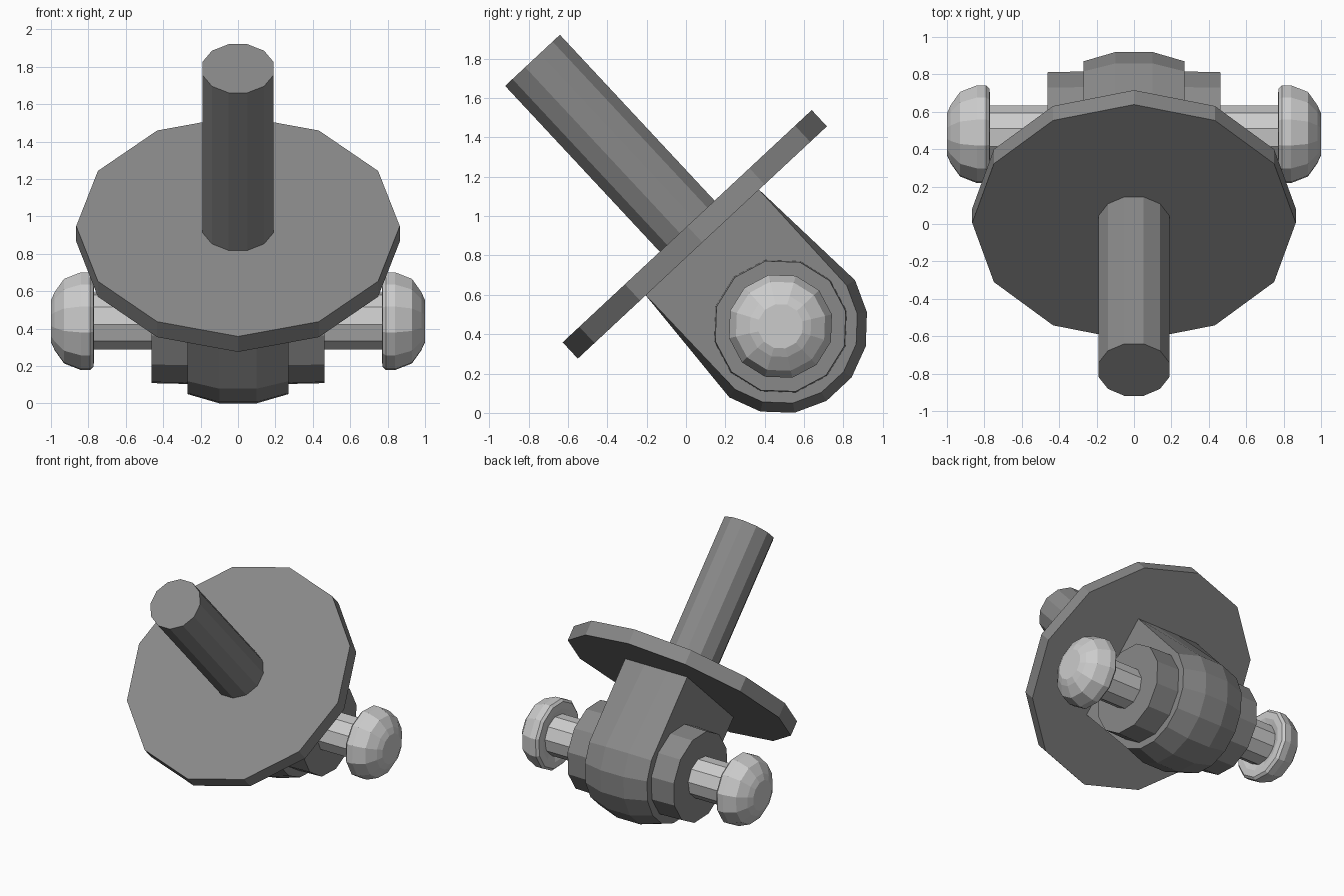
import bpy, bmesh
from math import pi, sin, cos, radians
from mathutils import Matrix

if "Cube" in bpy.data.objects:
    bpy.data.objects.remove(bpy.data.objects["Cube"])

# Local frame: origin at the pin centre, local z along the tilted shaft
FRAME = Matrix.Translation((0, 0.48, 0.44)) @ Matrix.Rotation(radians(43), 4, 'X')


def material(name, v):
    m = bpy.data.materials.new(name)
    m.diffuse_color = (v, v, v, 1)
    m.use_nodes = True
    m.node_tree.nodes["Principled BSDF"].inputs["Base Color"].default_value = m.diffuse_color
    return m


DARK, LIGHT = material("dark_grey", 0.25), material("light_grey", 0.6)


def loft(name, rings, mat):
    """Skin equal-length point rings and cap both ends."""
    bm = bmesh.new()
    vs = [[bm.verts.new(p) for p in r] for r in rings]
    n = len(vs[0])
    for a, b in zip(vs, vs[1:]):
        for i in range(n):
            j = (i + 1) % n
            bm.faces.new((a[i], a[j], b[j], b[i]))
    bm.faces.new(vs[0])
    bm.faces.new(vs[-1])
    bmesh.ops.recalc_face_normals(bm, faces=bm.faces)
    me = bpy.data.meshes.new(name)
    bm.to_mesh(me)
    bm.free()
    me.materials.append(mat)
    ob = bpy.data.objects.new(name, me)
    bpy.context.collection.objects.link(ob)
    ob.matrix_world = FRAME
    return ob


def turned(name, axis, profile, sides, mat, offset=0.0):
    """Turned part: profile of (position along axis, radius)."""
    rings = []
    for t, r in profile:
        ring = []
        for k in range(sides):
            a = 2 * pi * k / sides + offset
            c, s = r * cos(a), r * sin(a)
            ring.append((t, c, s) if axis == 'X' else (c, s, t))
        rings.append(ring)
    return loft(name, rings, mat)


def knuckle_ring(x, r):
    """U outline: straight sides up to the disc, round lower end."""
    pts = [(x, -0.393, 0.59)]
    for k in range(8):
        a = pi + radians(11.25 + 22.5 * k)
        pts.append((x, r * cos(a), r * sin(a)))
    return pts + [(x, 0.393, 0.59)]


# Shaft and disc
turned("shaft", 'Z', [(0.65, 0.197), (1.847, 0.197)], 12, DARK, radians(15))
turned("disc", 'Z', [(0.582, 0.865), (0.695, 0.865)], 12, DARK)

# Knuckle with a crowned lower end
loft("knuckle", [knuckle_ring(x, r) for x, r in
                 ((-0.27, 0.395), (-0.1, 0.445), (0.1, 0.445), (0.27, 0.395))], DARK)

# Cross pin, with a collar and domed head at each end
turned("cross_pin", 'X', [(-0.8, 0.155), (0.8, 0.155)], 10, LIGHT)
HEAD = [(0.785, 0.15), (0.77, 0.2), (0.772, 0.25), (0.79, 0.268), (0.84, 0.268),
        (0.93, 0.232), (0.98, 0.16), (1.0, 0.115)]
for side, s in (("left", -1), ("right", 1)):
    turned(side + "_collar", 'X', [(s * 0.25, 0.345), (s * 0.462, 0.34)], 12, DARK)
    turned(side + "_pin_head", 'X', [(s * x, r) for x, r in HEAD], 12, LIGHT)
